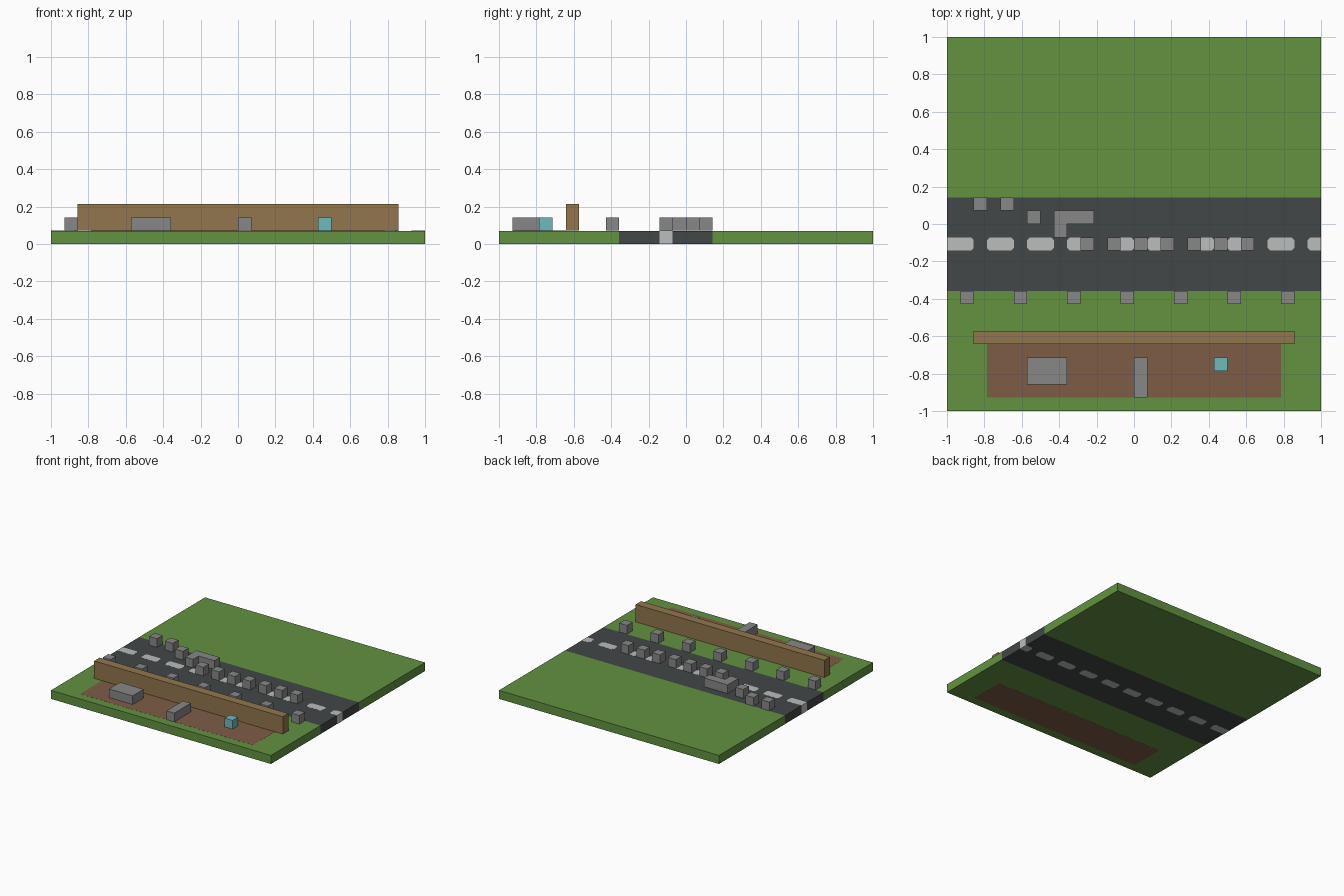
import bpy, bmesh

old = bpy.data.objects.get("Cube")
if old:
    bpy.data.objects.remove(old)

N = 28             # the plot is a grid of N x N cells
U = 2 / N          # size of one cell
EPS = 0.0006       # tiny step that keeps painted areas clear of the slab


def material(name, hex_colour):
    def linear(c):
        c /= 255
        return c / 12.92 if c <= 0.04045 else ((c + 0.055) / 1.055) ** 2.4
    rgba = [linear(c) for c in bytes.fromhex(hex_colour)] + [1]
    mat = bpy.data.materials.new(name)
    mat.use_nodes = True
    mat.diffuse_color = rgba
    mat.node_tree.nodes["Principled BSDF"].inputs["Base Color"].default_value = rgba
    return mat


GRASS = material("grass green", "639240")
ASPHALT = material("asphalt", "424747")
PAINT = material("road paint", "bbbebd")
EARTH = material("bare earth", "7e5c46")
TIMBER = material("timber brown", "92764d")
STONE = material("stone grey", "878787")
TEAL = material("teal", "6fbabb")


def prism(name, outline, z0, z1, mat):
    """Extrude an outline given in grid cells from z0 to z1."""
    bm = bmesh.new()
    face = bm.faces.new([bm.verts.new((c * U - 1, r * U - 1, z0)) for c, r in outline])
    top = bmesh.ops.extrude_face_region(bm, geom=[face])["geom"]
    for v in top:
        if isinstance(v, bmesh.types.BMVert):
            v.co.z = z1
    bmesh.ops.recalc_face_normals(bm, faces=bm.faces)
    mesh = bpy.data.meshes.new(name)
    bm.to_mesh(mesh)
    bm.free()
    mesh.materials.append(mat)
    obj = bpy.data.objects.new(name, mesh)
    bpy.context.collection.objects.link(obj)
    return obj


def box(name, c0, r0, c1, r1, mat, z0=U, z1=2 * U):
    return prism(name, [(c0, r0), (c1, r0), (c1, r1), (c0, r1)], z0, z1, mat)


# Ground slab: two lawns with the road between them
box("front_lawn", 0, 0, N, 9, GRASS, EPS, U - EPS)
box("back_lawn", 0, 16, N, N, GRASS, EPS, U - EPS)
inset = EPS / U
box("road", inset, 9, N - inset, 16, ASPHALT, EPS, U - EPS)
box("earth_bed", 3, 1, 25, 5, EARTH, 0, U)

# Lane dashes with clipped corners, square where they meet the slab edge
for i, start in enumerate(range(0, N, 3)):
    end = min(start + 2, N)
    a = 0 if start == 0 else 0.2
    b = 0 if end == N else 0.2
    outline = [(start + a, 12), (end - b, 12), (end, 12 + b), (end, 13 - b),
               (end - b, 13), (start + a, 13), (start, 13 - a), (start, 12 + a)]
    prism(f"lane_dash_{i}", list(dict.fromkeys(outline)), 0, U, PAINT)

# Long wall
box("wall", 2, 5, 26, 6, TIMBER, U, 3 * U)

# Rows of single stone blocks: along the lane and along the kerb
for c in range(10, 23, 2):
    box(f"lane_block_{c}", c, 12, c + 1, 13, STONE)
for c in range(1, 26, 4):
    box(f"kerb_block_{c}", c, 8, c + 1, 9, STONE)

# Scattered blocks and the corner-shaped barrier
for c, r in [(2, 15), (4, 15), (6, 14)]:
    box(f"road_block_{c}", c, r, c + 1, r + 1, STONE)
prism("corner_barrier", [(8, 13), (9, 13), (9, 14), (11, 14), (11, 15), (8, 15)],
      U, 2 * U, STONE)

# Objects on the earth bed
box("wide_block", 6, 2, 9, 4, STONE)
box("narrow_block", 14, 1, 15, 4, STONE)
box("teal_block", 20, 3, 21, 4, TEAL)
